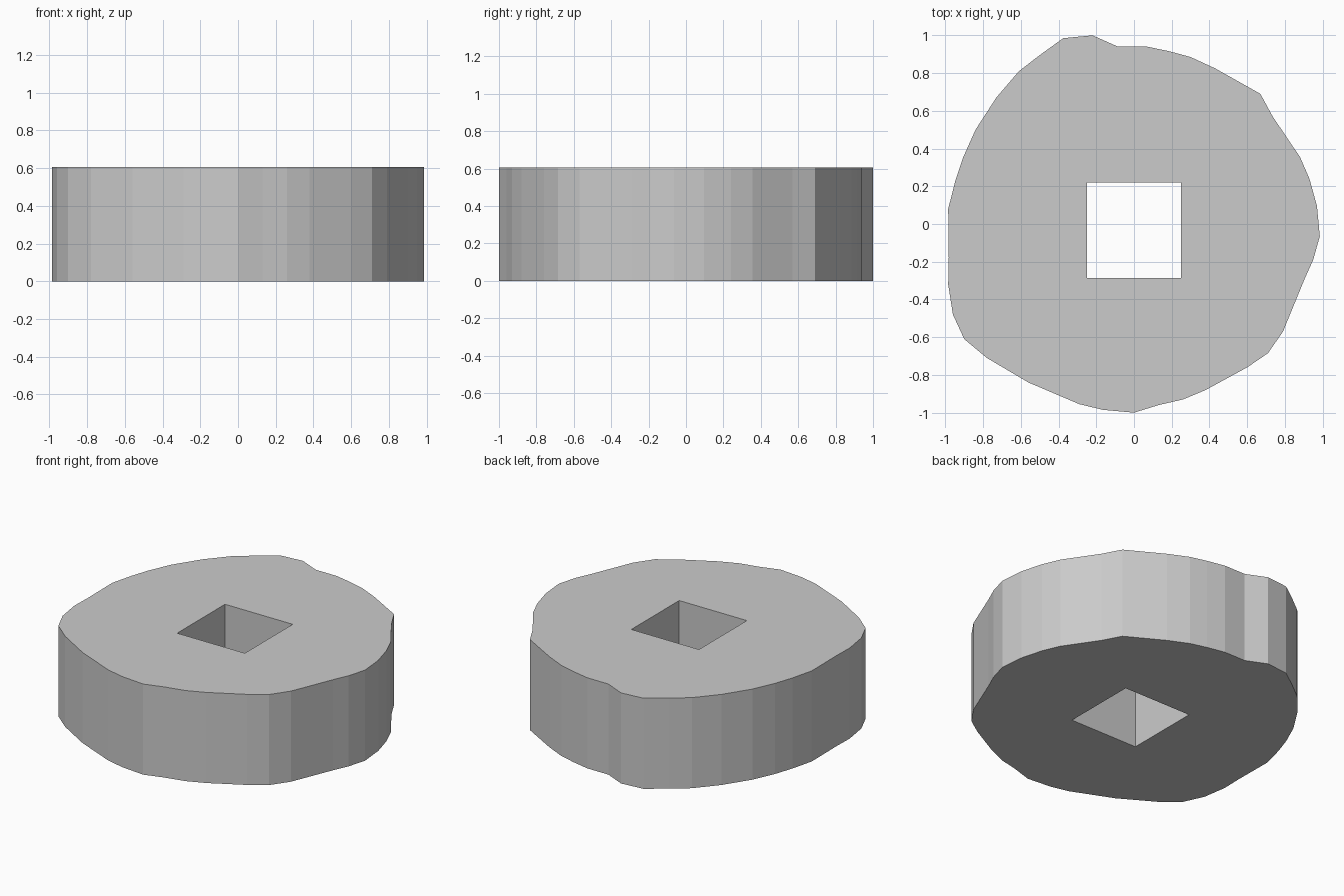
import bpy, bmesh

if "Cube" in bpy.data.objects:
    bpy.data.objects.remove(bpy.data.objects["Cube"])

HEIGHT = 0.605

# Irregular worn outline, clockwise from the top bump
OUTLINE = [
    (-0.22, 1.0), (-0.085, 0.94), (0.07, 0.94), (0.19, 0.915), (0.30, 0.885),
    (0.43, 0.825), (0.67, 0.69), (0.735, 0.57), (0.88, 0.355), (0.93, 0.24),
    (0.97, 0.095), (0.985, -0.065), (0.95, -0.19), (0.905, -0.29), (0.79, -0.57),
    (0.71, -0.685), (0.60, -0.76), (0.38, -0.88), (0.26, -0.93), (0.13, -0.96),
    (0.0, -1.0), (-0.165, -0.985), (-0.29, -0.955), (-0.56, -0.84), (-0.78, -0.71),
    (-0.90, -0.61), (-0.96, -0.48), (-0.985, -0.32), (-0.982, -0.18), (-0.985, 0.08),
    (-0.947, 0.23), (-0.905, 0.355), (-0.84, 0.50), (-0.73, 0.67), (-0.61, 0.81),
    (-0.5, 0.895), (-0.375, 0.985),
]
# Square hole through the middle
HOLE = [(-0.25, -0.285), (0.25, -0.285), (0.25, 0.22), (-0.25, 0.22)]


def add_loop(bm, points):
    verts = [bm.verts.new((x, y, 0)) for x, y in points]
    return [bm.edges.new((v, verts[(i + 1) % len(verts)])) for i, v in enumerate(verts)]


# Fill between the two loops, then extrude upward
bm = bmesh.new()
edges = add_loop(bm, OUTLINE) + add_loop(bm, HOLE)
bmesh.ops.triangle_fill(bm, use_beauty=True, use_dissolve=False, edges=edges, normal=(0, 0, 1))
top = bmesh.ops.extrude_face_region(bm, geom=bm.faces[:], use_keep_orig=True)["geom"]
bmesh.ops.translate(bm, vec=(0, 0, HEIGHT),
                    verts=[g for g in top if isinstance(g, bmesh.types.BMVert)])
bmesh.ops.recalc_face_normals(bm, faces=bm.faces[:])

mesh = bpy.data.meshes.new("stone_disc")
bm.to_mesh(mesh)
bm.free()
disc = bpy.data.objects.new("stone_disc", mesh)
bpy.context.collection.objects.link(disc)
